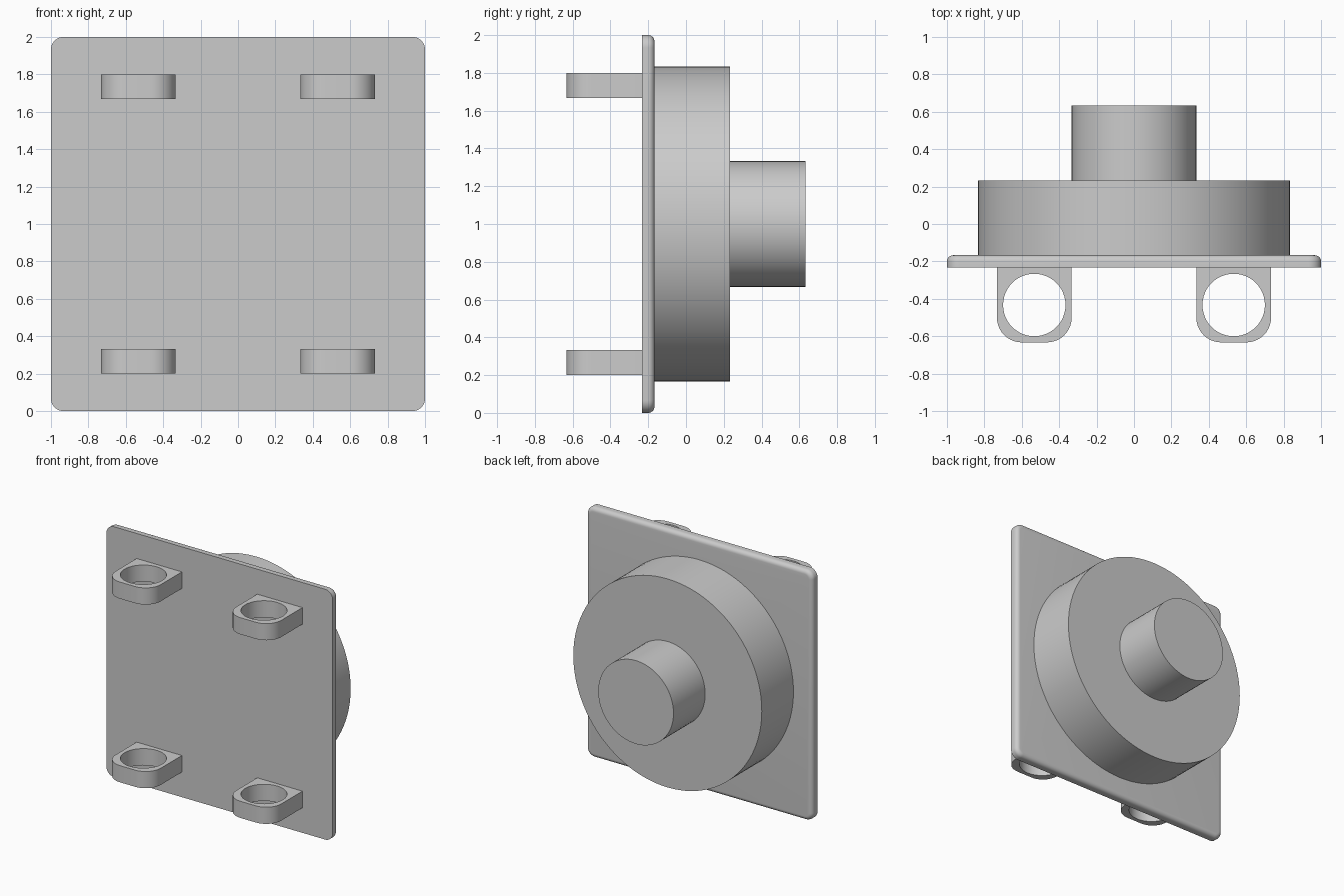
import bpy, bmesh
from math import cos, sin, pi, radians
from mathutils import Matrix

cube = bpy.data.objects.get("Cube")
if cube:
    bpy.data.objects.remove(cube)

# Single grey material
grey = bpy.data.materials.new("plain grey")
grey.use_nodes = True
colour = (0.6, 0.6, 0.6, 1)
grey.diffuse_color = colour
grey.node_tree.nodes["Principled BSDF"].inputs["Base Color"].default_value = colour


def circle(radius, count):
    return [(radius * cos(2 * pi * i / count), radius * sin(2 * pi * i / count))
            for i in range(count)]


def rounded_square(half, front_radius, back_radius, steps=10):
    """Outline with separate radii for the -y and +y corners."""
    points = []
    for corner, (sx, sy) in enumerate([(1, 1), (-1, 1), (-1, -1), (1, -1)]):
        r = back_radius if sy > 0 else front_radius
        if r == 0:
            points.append((sx * half, sy * half))
            continue
        for i in range(steps + 1):
            a = pi / 2 * (corner + i / steps)
            points.append((sx * (half - r) + r * cos(a), sy * (half - r) + r * sin(a)))
    return points


def extruded(name, outlines, depth, matrix, back_bevel=0):
    """Solid from an outline, with an optional second outline as a hole."""
    bm = bmesh.new()
    edges = []
    for outline in outlines:
        verts = [bm.verts.new((x, y, 0)) for x, y in outline]
        if len(outlines) == 1:
            bm.faces.new(verts)
        else:
            edges += [bm.edges.new((verts[i - 1], verts[i])) for i in range(len(verts))]
    if edges:
        bmesh.ops.triangle_fill(bm, edges=edges, use_beauty=True, use_dissolve=False)
    result = bmesh.ops.extrude_face_region(bm, geom=bm.faces[:])
    moved = [v for v in result["geom"] if isinstance(v, bmesh.types.BMVert)]
    bmesh.ops.translate(bm, verts=moved, vec=(0, 0, depth))
    bmesh.ops.recalc_face_normals(bm, faces=bm.faces[:])
    if back_bevel:
        rim = [e for e in bm.edges if all(v.co.z > depth / 2 for v in e.verts)]
        bmesh.ops.bevel(bm, geom=rim, offset=back_bevel, segments=6,
                        profile=0.5, affect='EDGES')
    bm.transform(matrix)
    mesh = bpy.data.meshes.new(name)
    bm.to_mesh(mesh)
    bm.free()
    mesh.materials.append(grey)
    obj = bpy.data.objects.new(name, mesh)
    bpy.context.collection.objects.link(obj)
    bpy.ops.object.select_all(action='DESELECT')
    obj.select_set(True)
    bpy.context.view_layer.objects.active = obj
    bpy.ops.object.shade_smooth_by_angle(angle=radians(30))
    return obj


def facing_back(y):
    return Matrix.Translation((0, y, 1)) @ Matrix.Rotation(-pi / 2, 4, 'X')


# Upright plate with a softened back rim, then the stepped round bosses
extruded("mounting_plate", [rounded_square(1, 0.067, 0.067)], 0.066,
         facing_back(-0.233), back_bevel=0.033)
extruded("large_disc", [circle(0.833, 96)], 0.4, facing_back(-0.167))
extruded("shaft", [circle(0.333, 64)], 0.4, facing_back(0.233))

# Four ringed lugs on the front
for height, z in (("lower", 0.2), ("upper", 1.667)):
    for side, x in (("left", 0.533), ("right", -0.533)):
        extruded(f"{height}_{side}_lug",
                 [rounded_square(0.2, 0.133, 0), circle(0.167, 48)],
                 0.133, Matrix.Translation((x, -0.433, z)))
